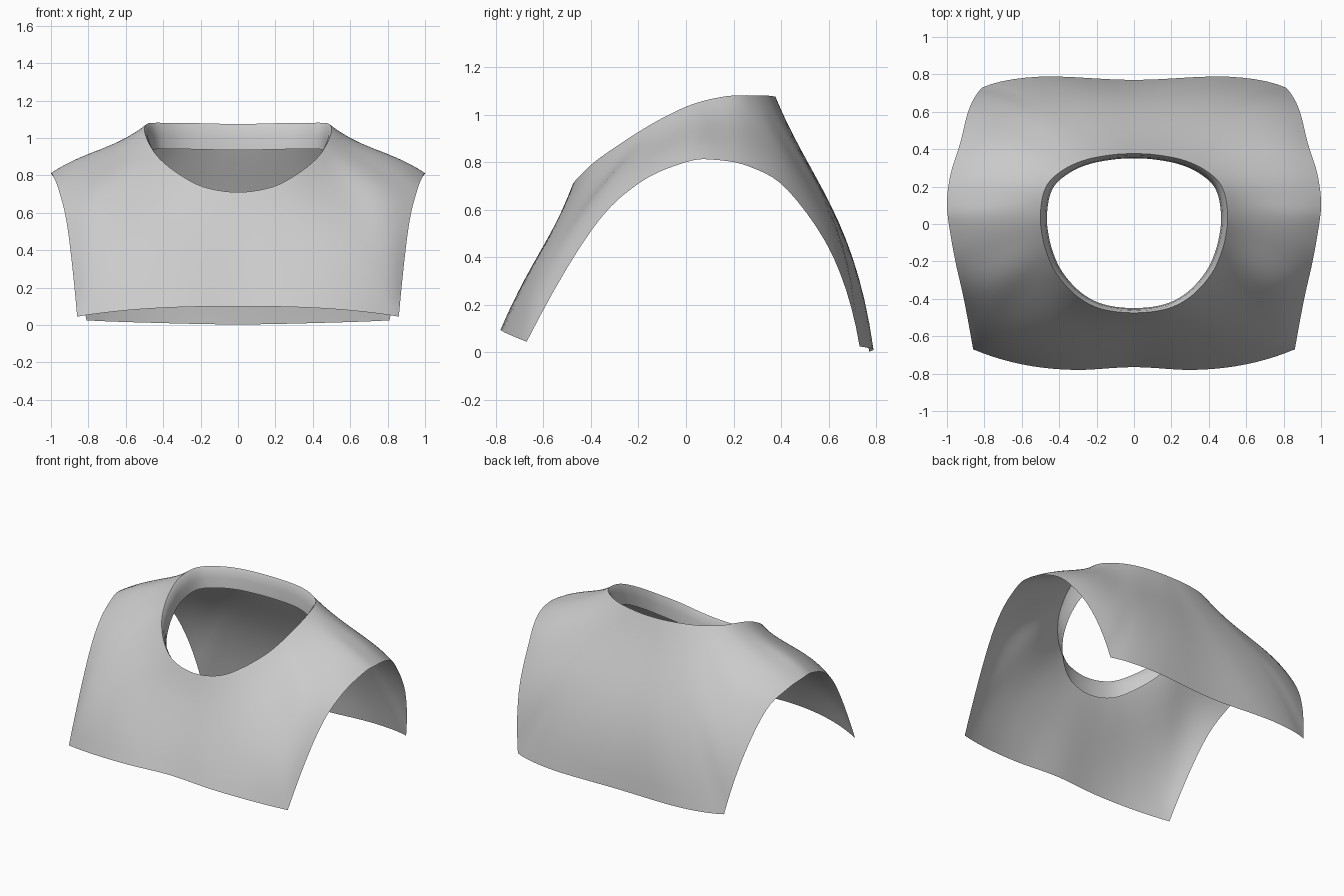
import bpy
from mathutils import Vector

if "Cube" in bpy.data.objects:
    bpy.data.objects.remove(bpy.data.objects["Cube"])

# Half-garment guide loops, running from front centre round the +x side to back centre
RIM = [(0, -.475, .71), (.18, -.452, .737), (.31, -.382, .803), (.415, -.265, .885), (.47, -.145, .96),
       (.496, -.03, 1.02), (.5, .06, 1.054), (.485, .16, 1.076), (.45, .23, 1.081),
       (.385, .285, 1.081), (.31, .325, 1.08), (.22, .353, 1.079), (.1, .372, 1.076), (0, .376, 1.075)]
MID = [(0, -.605, .43), (.25, -.61, .43), (.46, -.575, .47), (.65, -.49, .54), (.69, -.3, .755),
       (.72, -.12, .865), (.74, .03, .928), (.735, .14, .937), (.7, .26, .925),
       (.65, .4, .85), (.57, .515, .73), (.48, .585, .645), (.24, .608, .62), (0, .608, .61)]
HEM = [(0, -.765, .10), (.32, -.78, .095), (.6, -.75, .078), (.86, -.67, .045), (.91, -.4, .51),
       (.955, -.2, .71), (.99, 0, .80), (1, .12, .81), (.98, .27, .78),
       (.93, .43, .68), (.88, .62, .4), (.81, .73, .025), (.5, .788, .013), (0, .77, .003)]
CORNERS = (3, 11)
STEPS, ROWS = 5, 14


def mirrored(p):
    return Vector((-p[0], p[1], p[2]))


def smooth_loop(pts, corners=()):
    """Catmull-Rom through the guides, with optional hard corners."""
    p = [Vector(q) for q in pts]
    out = []
    for i in range(len(p) - 1):
        a, b = p[i], p[i + 1]
        before = p[i - 1] if i else mirrored(p[1])
        after = p[i + 2] if i + 2 < len(p) else mirrored(p[-2])
        # at a corner, continue the quadratic from the far side only
        if i in corners:
            before = 3 * a - 3 * b + after
        if i + 1 in corners:
            after = 3 * b - 3 * a + before
        for s in range(STEPS):
            t = s / STEPS
            out.append(.5 * (2 * a + (b - before) * t + (2 * before - 5 * a + 4 * b - after) * t**2
                             + (3 * a - before - 3 * b + after) * t**3))
    return out + [p[-1]]


def lagrange(knots, pts, t):
    total = Vector((0, 0, 0))
    for i, p in enumerate(pts):
        w = 1
        for j, k in enumerate(knots):
            if j != i:
                w *= (t - k) / (knots[i] - k)
        total += p * w
    return total


def sheet(name, rows):
    """Skin a stack of equal-length loops and mirror it across x."""
    n = len(rows[0])
    verts = [p for row in rows for p in row]
    faces = [(r * n + c, (r + 1) * n + c, (r + 1) * n + c + 1, r * n + c + 1)
             for r in range(len(rows) - 1) for c in range(n - 1)]
    mesh = bpy.data.meshes.new(name)
    mesh.from_pydata(verts, [], faces)
    mesh.update()
    ob = bpy.data.objects.new(name, mesh)
    bpy.context.collection.objects.link(ob)
    mod = ob.modifiers.new("mirror", 'MIRROR')
    mod.use_clip = True
    mod.merge_threshold = .001
    for poly in mesh.polygons:
        poly.use_smooth = True
    return ob


rim, mid, hem = smooth_loop(RIM), smooth_loop(MID), smooth_loop(HEM, CORNERS)
# slight hollow just outside the neckline
near = [a.lerp(b, .36) - Vector((0, 0, .012)) for a, b in zip(rim, mid)]

# Draped yoke with open sides
knots = (0, .18, .5, 1)
rows = [[lagrange(knots, spoke, r / ROWS) for spoke in zip(rim, near, mid, hem)]
        for r in range(ROWS + 1)]
sheet("draped_yoke", rows)


# Neck facing turned down inside the opening
def facing(drop, shrink):
    return [Vector((p.x * (1 - shrink), -.05 + (p.y + .05) * (1 - shrink * .85), p.z - drop))
            for p in rim]


sheet("neck_facing", [facing(.14, .07), facing(.07, .055), facing(.02, .03), rim])
